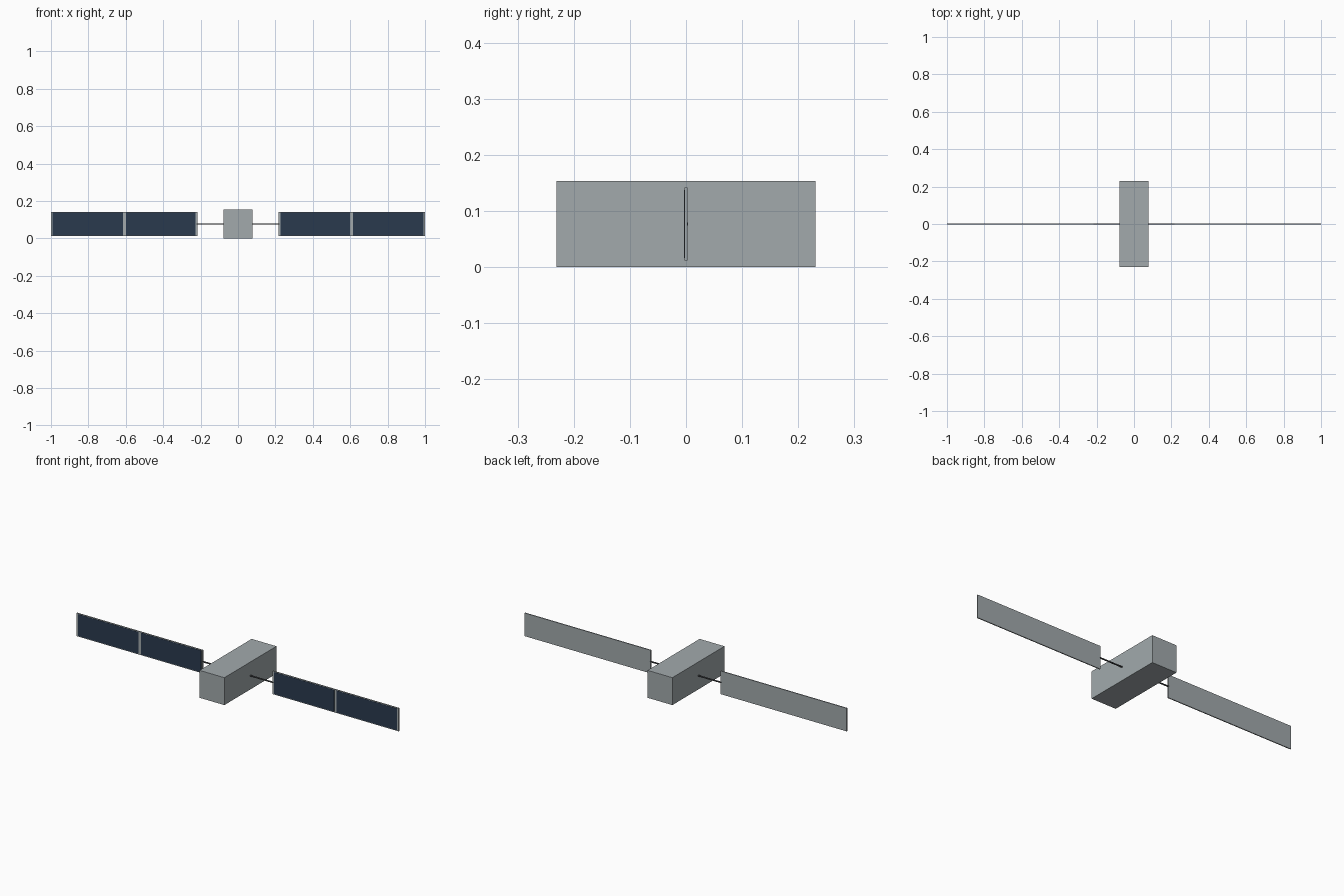
import bpy
import math

cube = bpy.data.objects.get("Cube")
if cube:
    bpy.data.objects.remove(cube, do_unlink=True)


def material(name, rgb):
    m = bpy.data.materials.new(name)
    m.use_nodes = True
    m.diffuse_color = (*rgb, 1)
    m.node_tree.nodes["Principled BSDF"].inputs["Base Color"].default_value = (*rgb, 1)
    return m


grey = material("silver grey", (0.36, 0.40, 0.415))
navy = material("solar navy", (0.023, 0.042, 0.076))
dark = material("dark metal", (0.06, 0.065, 0.07))


def box(name, low, high, mat):
    centre = [(a + b) / 2 for a, b in zip(low, high)]
    bpy.ops.mesh.primitive_cube_add(size=1, location=centre)
    ob = bpy.context.object
    ob.name = name
    ob.scale = [abs(b - a) for a, b in zip(low, high)]
    bpy.ops.object.transform_apply(location=False, rotation=False, scale=True)
    ob.data.materials.append(mat)
    return ob


MID = 0.077  # mid height and half width of the body
HALF_T = 0.0028  # half thickness of a panel

# Main body
box("body", (-MID, -0.231, 0), (MID, 0.231, 2 * MID), grey)

for side, s in (("left", 1), ("right", -1)):
    # Boom joining the body to the panel
    bpy.ops.mesh.primitive_cylinder_add(
        vertices=12, radius=0.004, depth=0.15,
        location=(s * 0.147, 0, MID), rotation=(0, math.pi / 2, 0))
    boom = bpy.context.object
    boom.name = side + "_boom"
    boom.data.materials.append(dark)
    bpy.ops.object.shade_smooth_by_angle()

    # Panel backing, whose rim shows around the cells
    box(side + "_panel", (s * 0.217, -HALF_T, 0.012),
        (s, HALF_T, 0.142), grey)

    # Two solar cell plates on the front
    for part, x0, x1 in (("inner", 0.226, 0.6), ("outer", 0.616, 0.991)):
        box(side + "_" + part + "_cells", (s * x0, -HALF_T - 0.001, 0.016),
            (s * x1, -HALF_T + 0.001, 0.138), navy)
